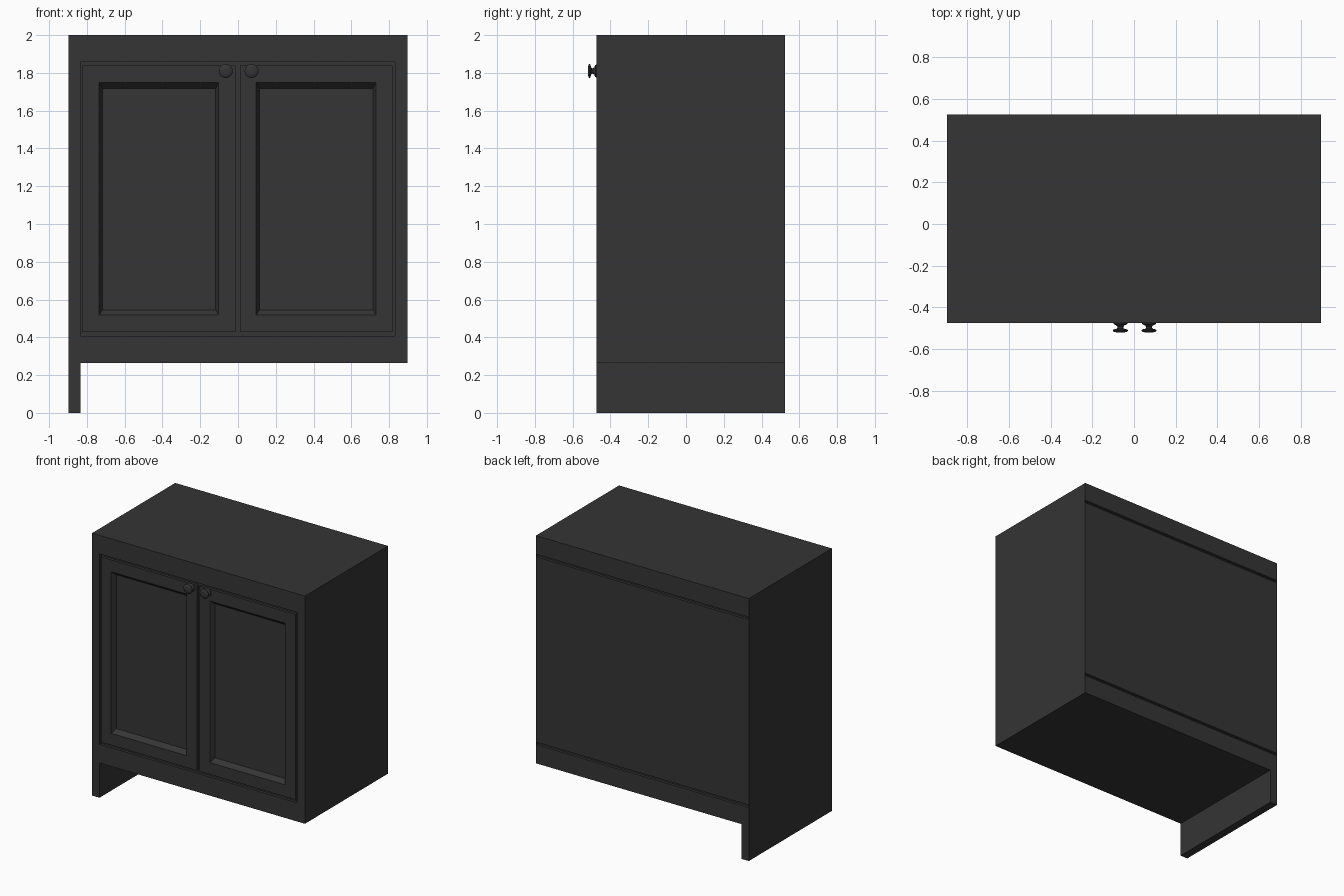
import bpy, bmesh, math
from mathutils import Vector

if "Cube" in bpy.data.objects:
    bpy.data.objects.remove(bpy.data.objects["Cube"])

FRONT, BACK, W = -0.475, 0.525, 0.897

charcoal = bpy.data.materials.new("charcoal paint")
charcoal.diffuse_color = (0.035, 0.035, 0.035, 1)
charcoal.use_nodes = True
charcoal.node_tree.nodes["Principled BSDF"].inputs["Base Color"].default_value = charcoal.diffuse_color


def finish(name, bm):
    bmesh.ops.recalc_face_normals(bm, faces=bm.faces)
    mesh = bpy.data.meshes.new(name)
    bm.to_mesh(mesh)
    bm.free()
    mesh.materials.append(charcoal)
    ob = bpy.data.objects.new(name, mesh)
    bpy.context.collection.objects.link(ob)
    return ob


def add_box(bm, lo, hi):
    verts = bmesh.ops.create_cube(bm, size=1)["verts"]
    for v in verts:
        v.co = Vector([(a + b) / 2 + c * (b - a) for a, b, c in zip(lo, hi, v.co)])


def box(name, lo, hi):
    bm = bmesh.new()
    add_box(bm, lo, hi)
    return finish(name, bm)


def cut(ob, cutter):
    cutter.hide_render = True
    mod = ob.modifiers.new("cut", 'BOOLEAN')
    mod.operation = 'DIFFERENCE'
    mod.solver = 'EXACT'
    mod.object = cutter
    bpy.context.view_layer.objects.active = ob
    bpy.ops.object.modifier_apply(modifier=mod.name)
    bpy.data.objects.remove(cutter)


# Carcass: front outline with the left side panel reaching the floor
bm = bmesh.new()
outline = [(-W, 0), (-0.835, 0), (-0.835, 0.265), (W, 0.265), (W, 2), (-W, 2)]
face = bm.faces.new([bm.verts.new((x, FRONT, z)) for x, z in outline])
ext = bmesh.ops.extrude_face_region(bm, geom=[face])["geom"]
bmesh.ops.translate(bm, vec=(0, BACK - FRONT, 0),
                    verts=[g for g in ext if isinstance(g, bmesh.types.BMVert)])
carcass = finish("cabinet_carcass", bm)

# Door opening and the two grooves around the back panel
cut(carcass, box("opening_cutter", (-0.834, FRONT - 0.1, 0.407), (0.832, FRONT + 0.02, 1.858)))
for z in (0.407, 1.838):
    cut(carcass, box("groove_cutter", (-W + 0.003, BACK - 0.02, z), (W - 0.003, BACK + 0.1, z + 0.02)))


# Doors: slab with a sloped recess down to a flat panel
def door(name, x0, x1):
    z0, z1, depth = 0.427, 1.838, 0.035
    sections = [  # left, right, bottom, top, y
        (x0, x1, z0, z1, FRONT + 0.06),
        (x0, x1, z0, z1, FRONT),
        (x0 + 0.086, x1 - 0.088, z0 + 0.09, z1 - 0.09, FRONT),
        (x0 + 0.104, x1 - 0.104, z0 + 0.118, z1 - 0.12, FRONT + depth)]
    bm = bmesh.new()
    loops = [[bm.verts.new((x, y, z)) for x, z in ((a, c), (b, c), (b, d), (a, d))]
             for a, b, c, d, y in sections]
    for p, q in zip(loops, loops[1:]):
        for i in range(4):
            j = (i + 1) % 4
            bm.faces.new((p[i], p[j], q[j], q[i]))
    bm.faces.new(loops[-1])
    bm.faces.new(loops[0])
    return finish(name, bm)


# Deepen the carcass behind each recessed panel, then hang the doors
for side, x0, x1 in (("left", -0.822, -0.014), ("right", 0.01, 0.818)):
    cut(carcass, box("pocket_cutter", (x0 + 0.02, FRONT - 0.05, 0.45), (x1 - 0.02, FRONT + 0.055, 1.81)))
    door(side + "_door", x0, x1)


# Knobs: turned profile of radius against distance from the door
def knob(name, x, z=1.81, n=20):
    profile = [(0.034, 0), (0.032, 0.005), (0.019, 0.011), (0.014, 0.018),
               (0.016, 0.026), (0.034, 0.031), (0.037, 0.036), (0.033, 0.041), (0.018, 0.045)]
    bm = bmesh.new()
    rings = [[bm.verts.new((x + r * math.cos(2 * math.pi * i / n), FRONT - d,
                            z + r * math.sin(2 * math.pi * i / n))) for i in range(n)]
             for r, d in profile]
    for p, q in zip(rings, rings[1:]):
        for i in range(n):
            j = (i + 1) % n
            bm.faces.new((p[i], p[j], q[j], q[i]))
    bm.faces.new(rings[0])
    bm.faces.new(rings[-1])
    ob = finish(name, bm)
    bpy.ops.object.select_all(action='DESELECT')
    ob.select_set(True)
    bpy.context.view_layer.objects.active = ob
    bpy.ops.object.shade_smooth_by_angle(angle=math.radians(40))


knob("left_knob", -0.065)
knob("right_knob", 0.072)
